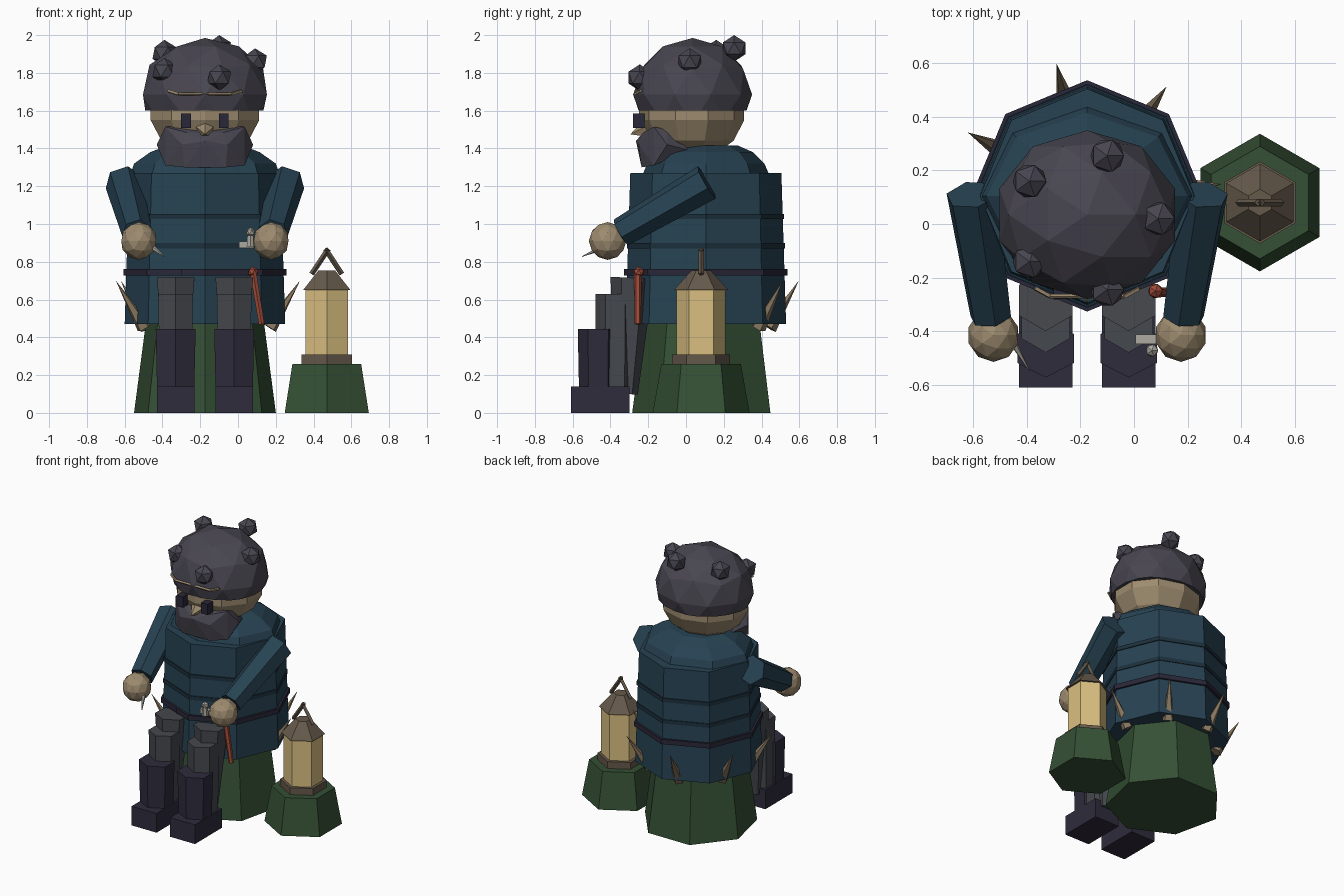
import bpy, bmesh, math
from mathutils import Vector, Matrix

if "Cube" in bpy.data.objects:
    bpy.data.objects.remove(bpy.data.objects["Cube"])

COL = dict(teal=(.02, .055, .085), band=(.012, .03, .047), navy=(.022, .02, .04), hair=(.065, .06, .08),
           skin=(.34, .26, .16), green=(.035, .08, .035), grey=(.06, .065, .075), boot=(.028, .025, .045),
           lamp=(.7, .52, .22), brown=(.13, .1, .07), red=(.35, .07, .04), bone=(.42, .4, .36),
           thorn=(.25, .19, .12))
MATS = {}
for k, c in COL.items():
    MATS[k] = bpy.data.materials.new(k)
    MATS[k].diffuse_color = (*c, 1)

CX, CY = -.175, .105  # axis of the seated figure


def finish(name, bm, col):
    bmesh.ops.recalc_face_normals(bm, faces=bm.faces)
    me = bpy.data.meshes.new(name)
    bm.to_mesh(me)
    bm.free()
    ob = bpy.data.objects.new(name, me)
    me.materials.append(MATS[col])
    bpy.context.collection.objects.link(ob)
    return ob


def stack(name, col, x, y, n, rings, start=90):
    """n-sided rings (z, rx, ry) joined into a closed solid"""
    bm = bmesh.new()
    loops = []
    for z, rx, ry in rings:
        a = [math.radians(start) + i * math.tau / n for i in range(n)]
        loops.append([bm.verts.new((x + rx * math.cos(t), y + ry * math.sin(t), z)) for t in a])
    for lo, hi in zip(loops, loops[1:]):
        for i in range(n):
            j = (i + 1) % n
            bm.faces.new((lo[i], lo[j], hi[j], hi[i]))
    bm.faces.new(loops[0])
    bm.faces.new(loops[-1])
    return finish(name, bm, col)


def rod(name, col, a, b, r1, r2, n=6):
    a, b = Vector(a), Vector(b)
    d = b - a
    m = Matrix.Translation((a + b) / 2) @ Vector((0, 0, 1)).rotation_difference(d).to_matrix().to_4x4()
    bm = bmesh.new()
    bmesh.ops.create_cone(bm, cap_ends=True, segments=n, radius1=r1, radius2=r2, depth=d.length, matrix=m)
    return finish(name, bm, col)


def box(name, col, c, s):
    bm = bmesh.new()
    bmesh.ops.create_cube(bm, size=1, matrix=Matrix.Translation(c) @ Matrix.Diagonal((*s, 1)))
    return finish(name, bm, col)


def ico(name, col, c, s, sub=1, cut=None):
    bm = bmesh.new()
    bmesh.ops.create_icosphere(bm, subdivisions=sub, radius=1,
                               matrix=Matrix.Translation(c) @ Matrix.Diagonal((*s, 1)))
    if cut is not None:
        g = bm.verts[:] + bm.edges[:] + bm.faces[:]
        bmesh.ops.bisect_plane(bm, geom=g, plane_co=(0, 0, cut), plane_no=(0, 0, 1), clear_inner=True)
        bmesh.ops.holes_fill(bm, edges=[e for e in bm.edges if e.is_boundary])
    return finish(name, bm, col)


# Stump seat and coat
stack("seat_mound", "green", CX, .1, 7, [(0, .385, .385), (.52, .315, .315)], -90)
stack("coat", "teal", CX, CY, 8, [(.47, .425, .425), (1.27, .4, .4)])
stack("shoulder_yoke", "teal", CX, CY, 8, [(1.25, .4, .34), (1.32, .375, .31), (1.38, .29, .25), (1.415, .2, .17)])
for i, (z, r) in enumerate([(.885, .418), (1.04, .415)]):
    stack(f"coat_band_{i}", "band", CX, CY, 8, [(z - .014, r, r), (z + .014, r, r)])
stack("belt", "navy", CX, CY, 8, [(.727, .432, .432), (.762, .432, .432)])
box("belt_buckle", "navy", (-.278, -.262, .745), (.045, .04, .035))

# Thorns fanned round the hem
for i in range(5):
    t = math.radians(5 + 49 * i)
    d = Vector((math.cos(t), math.sin(t), 0))
    c = Vector((CX, CY, 0))
    rod(f"hem_thorn_{i}", "thorn", c + d * .345 + Vector((0, 0, .45)), c + d * .505 + Vector((0, 0, .7)), .04, 0, 5)

# Limbs, mirrored about the body axis
for side, s in (("left", -1), ("right", 1)):
    x = CX + s * .155
    rod(side + "_thigh", "grey", (x, -.315, .1), (x, -.285, .715), .06, .115)
    stack(side + "_shin", "grey", x, -.375, 6, [(.1, .1, .1), (.63, .105, .105)])
    stack(side + "_boot", "boot", x, -.465, 6, [(.05, .112, .1), (.445, .122, .108)])
    box(side + "_foot", "boot", (x, -.455, .07), (.2, .31, .14))
    rod(side + "_sleeve", "teal", (CX + s * .43, .11, 1.22), (CX + s * .36, -.345, .955), .1, .08)
    ico(side + "_hand", "skin", (CX + s * .35, -.415, .91), (.097, .1, .1), 2)
    box(side + "_eye", "navy", (CX + s * .1, -.25, 1.547), (.052, .06, .078))

# Head
bm = bmesh.new()
bmesh.ops.create_uvsphere(bm, u_segments=10, v_segments=7, radius=1,
                          matrix=Matrix.Translation((CX, .03, 1.61)) @ Matrix.Diagonal((.31, .285, .27, 1)))
finish("head", bm, "skin")
rod("nose", "skin", (CX, -.21, 1.5), (CX, -.295, 1.475), .05, 0, 5)
ico("hair_cap", "hair", (CX, .035, 1.685), (.345, .315, .3), 2, 1.6)
for i, p in enumerate([(-.39, .16, 1.905), (-.1, .255, 1.93), (.09, .02, 1.86),
                       (-.39, -.14, 1.81), (-.1, -.245, 1.775)]):
    ico(f"hair_knob_{i}", "hair", p, (.07,) * 3)
# Brow crease
pts = [(-.195, -.24, 1.705), (-.14, -.27, 1.688), (.14, -.27, 1.688), (.195, -.24, 1.705)]
for i, (a, b) in enumerate(zip(pts, pts[1:])):
    rod(f"brow_crease_{i}", "skin", (CX + a[0], *a[1:]), (CX + b[0], *b[1:]), .009, .009, 4)
# Beard: hull of a mirrored half outline
half = [(.21, -.17, 1.515), (.255, -.1, 1.42), (.21, -.17, 1.31), (.11, -.235, 1.3), (.12, -.25, 1.42),
        (.1, -.225, 1.485), (0, -.265, 1.44), (.2, .02, 1.39), (.2, -.1, 1.5)]
bm = bmesh.new()
for x, y, z in half:
    for s in ((1, -1) if x else (1,)):
        bm.verts.new((CX + s * x, y, z))
bmesh.ops.convex_hull(bm, input=bm.verts)
finish("beard", bm, "hair")

# Hand-held needle and carved figurine, red-headed pin on belt
rod("needle", "bone", (-.47, -.41, .89), (-.39, -.55, .828), .018, .002, 5)
box("figurine_body", "bone", (.045, -.43, .89), (.08, .035, .035))
rod("figurine_torso", "bone", (.065, -.47, .88), (.065, -.47, .94), .022, .018)
ico("figurine_head", "bone", (.067, -.472, .957), (.026,) * 3)
rod("red_pin", "red", (.125, -.255, .47), (.08, -.255, .745), .017, .02)
ico("red_pin_head", "red", (.08, -.25, .745), (.03,) * 3)

# Lantern on its own mound
LX, LY = .47, .08
for name, col, z0, r0, z1, r1 in [("lantern_mound", "green", 0, .257, .26, .21),
                                  ("lantern_plinth", "brown", .26, .153, .31, .153),
                                  ("lantern_glass", "lamp", .31, .13, .65, .13),
                                  ("lantern_cap", "brown", .65, .145, .755, .05)]:
    stack(name, col, LX, LY, 6, [(z0, r0, r0), (z1, r1, r1)])
for s in (-1, 1):
    rod(f"lantern_handle_{s}", "brown", (LX + s * .08, LY, .735), (LX - s * .008, LY, .868), .014, .014, 4)

for m in bpy.data.materials:
    if m.users and not m.is_grease_pencil:
        m.use_nodes = True
        m.node_tree.nodes["Principled BSDF"].inputs["Base Color"].default_value = m.diffuse_color
